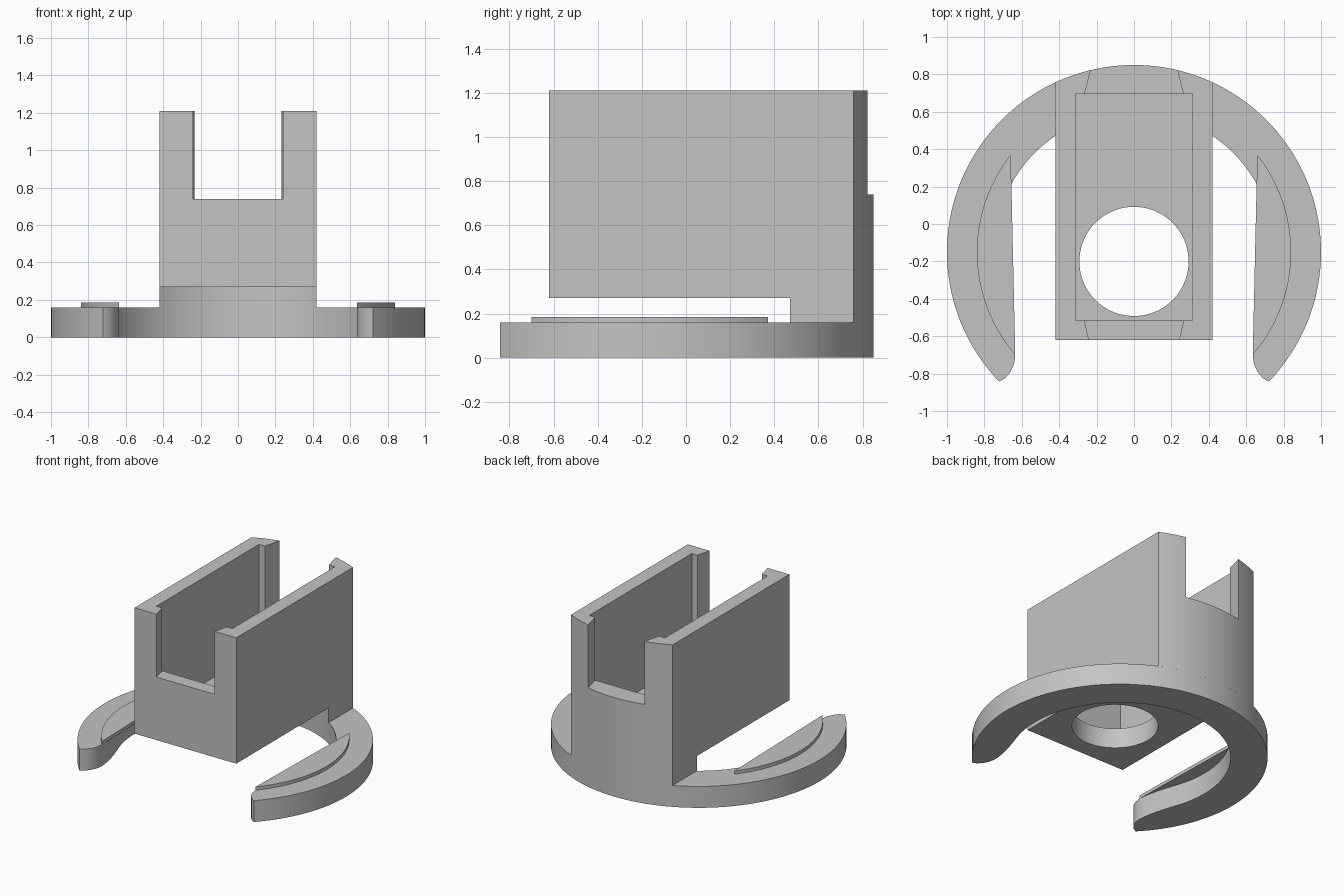
import bpy, bmesh
from math import sin, cos, radians

if "Cube" in bpy.data.objects:
    bpy.data.objects.remove(bpy.data.objects["Cube"])

grey = bpy.data.materials.new("plain grey")
grey.use_nodes = True
grey.diffuse_color = (0.55, 0.55, 0.55, 1)
grey.node_tree.nodes["Principled BSDF"].inputs["Base Color"].default_value = grey.diffuse_color

CY = -0.15                      # centre of the ring in y
RING_TOP, UNDERSIDE, FLOOR, SILL, TOP = 0.16, 0.27, 0.42, 0.74, 1.21
BODY_HALF, FRONT = 0.42, -0.62


def arc(r, a, b, n=48, cy=CY):
    """Points on a circle from angle a to angle b, in degrees."""
    steps = [radians(a + (b - a) * i / n) for i in range(n + 1)]
    return [(r * cos(t), cy + r * sin(t)) for t in steps]


def prism(name, outline, z0, z1):
    """Extrude a flat outline upwards from z0 to z1."""
    bm = bmesh.new()
    face = bm.faces.new([bm.verts.new((x, y, z0)) for x, y in outline])
    new = bmesh.ops.extrude_face_region(bm, geom=[face])["geom"]
    bmesh.ops.translate(bm, vec=(0, 0, z1 - z0),
                        verts=[v for v in new if isinstance(v, bmesh.types.BMVert)])
    bmesh.ops.recalc_face_normals(bm, faces=bm.faces)
    mesh = bpy.data.meshes.new(name)
    bm.to_mesh(mesh)
    bm.free()
    mesh.materials.append(grey)
    obj = bpy.data.objects.new(name, mesh)
    bpy.context.collection.objects.link(obj)
    return obj


def activate(obj):
    bpy.ops.object.select_all(action='DESELECT')
    obj.select_set(True)
    bpy.context.view_layer.objects.active = obj


def cut(obj, cutter):
    mod = obj.modifiers.new("cut", 'BOOLEAN')
    mod.operation, mod.solver, mod.object = 'DIFFERENCE', 'EXACT', cutter
    activate(obj)
    bpy.ops.object.modifier_apply(modifier=mod.name)
    bpy.data.objects.remove(cutter)


def trapezoid(w0, y0, w1, y1):
    return [(-w0, y0), (w0, y0), (w1, y1), (-w1, y1)]


# Open ring with rounded, slightly hooked tips
tip = [(0.69, -0.825), (0.66, -0.79), (0.642, -0.75), (0.635, -0.71),
       (0.638, -0.66), (0.65, -0.59), (0.668, -0.52), (0.69, -0.45)]
left_tip = [(-x, y) for x, y in tip]
ring = prism("base_ring", arc(1, -43.8, 223.8, 96) + left_tip
             + arc(0.75, 201, -21, 80) + tip[::-1], 0, RING_TOP)

# Raised segment pads on both arms
pads = []
for side, label in ((1, "left"), (-1, "right")):
    outline = [(side * x, y) for x, y in arc(0.84, -40.9, 38.3)]
    pads.append(prism(label + "_arm_pad", outline, RING_TOP, 0.185))

# Holder box with its back rounded to the ring
half_angle = 65.17
body = prism("holder_box", [(-BODY_HALF, FRONT), (BODY_HALF, FRONT)]
             + arc(1, half_angle, 180 - half_angle, 32), RING_TOP, TOP)
# Clearance underneath, inside the ring
cut(body, prism("clearance", arc(0.75, 0, 357, 119), -0.1, UNDERSIDE))
# Open pocket, round floor hole, then flared front and back notches
cut(body, prism("pocket", trapezoid(0.313, -0.515, 0.313, 0.695), FLOOR, TOP + 0.2))
cut(body, prism("floor_hole", arc(0.292, 0, 355, 71, -0.2), 0, 0.6))
cut(body, prism("front_notch", trapezoid(0.217, -0.72, 0.267, -0.51), SILL, TOP + 0.2))
cut(body, prism("back_notch", trapezoid(0.265, 0.69, 0.215, 0.89), SILL, TOP + 0.2))

for obj in [ring, body] + pads:
    activate(obj)
    bpy.ops.object.shade_smooth_by_angle(angle=radians(25))
